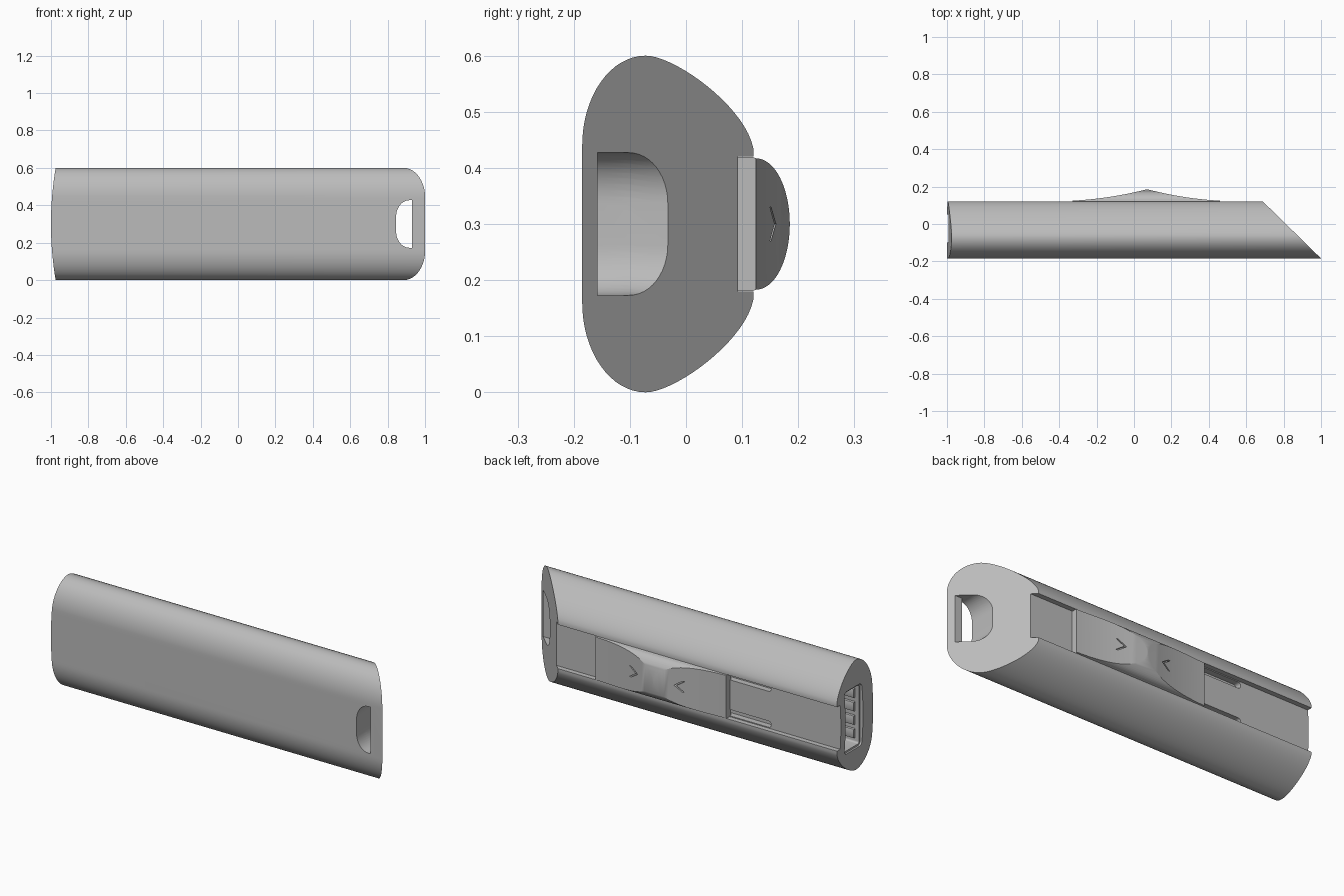
import bpy, bmesh, math
from mathutils import Vector

old = bpy.data.objects.get("Cube")
if old:
    bpy.data.objects.remove(old, do_unlink=True)

grey = bpy.data.materials.new("plain_grey")
grey.use_nodes = True
COLOUR = (0.5, 0.5, 0.5, 1)
grey.diffuse_color = COLOUR
grey.node_tree.nodes["Principled BSDF"].inputs["Base Color"].default_value = COLOUR

MID = 0.3  # height of the long axis


def prism(name, outline, axis, lo, hi):
    """Extrude a 2D outline along x (y,z), y (x,z) or z (x,y)."""
    place = {"x": lambda a, b, t: (t, a, b),
             "y": lambda a, b, t: (a, t, b),
             "z": lambda a, b, t: (a, b, t)}[axis]
    bm = bmesh.new()
    ends = [[bm.verts.new(place(a, b, t)) for a, b in outline] for t in (lo, hi)]
    bm.faces.new(ends[0])
    bm.faces.new(ends[1])
    n = len(outline)
    for i in range(n):
        j = (i + 1) % n
        bm.faces.new((ends[0][i], ends[0][j], ends[1][j], ends[1][i]))
    bmesh.ops.recalc_face_normals(bm, faces=bm.faces)
    mesh = bpy.data.meshes.new(name)
    bm.to_mesh(mesh)
    bm.free()
    mesh.materials.append(grey)
    obj = bpy.data.objects.new(name, mesh)
    bpy.context.collection.objects.link(obj)
    return obj


def combine(obj, tool, operation="DIFFERENCE"):
    """Apply a boolean and discard the tool."""
    mod = obj.modifiers.new("cut", "BOOLEAN")
    mod.operation, mod.solver, mod.object = operation, "EXACT", tool
    graph = bpy.context.evaluated_depsgraph_get()
    graph.update()
    mesh = bpy.data.meshes.new_from_object(obj.evaluated_get(graph))
    obj.modifiers.clear()
    obj.data = mesh
    bpy.data.objects.remove(tool, do_unlink=True)


def bezier(p0, p1, p2, p3, steps):
    p0, p1, p2, p3 = map(Vector, (p0, p1, p2, p3))
    out = []
    for i in range(steps + 1):
        t = i / steps
        s = 1 - t
        out.append(tuple(s**3 * p0 + 3*s*s*t * p1 + 3*s*t*t * p2 + t**3 * p3))
    return out


def rounded(a0, a1, b0, b1, r, steps=6):
    """Rounded rectangle outline."""
    pts = []
    for k, (a, b) in enumerate(((a1-r, b1-r), (a0+r, b1-r), (a0+r, b0+r), (a1-r, b0+r))):
        for i in range(steps + 1):
            t = math.pi / 2 * (k + i / steps)
            pts.append((a + r * math.cos(t), b + r * math.sin(t)))
    return pts


def mirrored(half):
    """Close an upper half outline with its reflection about the mid height."""
    return half + [(a, 2 * MID - b) for a, b in reversed(half)]


# Body: flat front, rounded top and bottom, tapering to the back
front_arc = [(-0.072 - 0.113 * math.cos(t), 0.44 + 0.16 * math.sin(t))
             for t in (math.pi / 2 * i / 16 for i in range(16))]
back_arc = bezier((-0.072, 0.6), (-0.02, 0.6), (0.105, 0.51), (0.12, 0.435), 18)
body = prism("body", mirrored(front_arc + back_arc), "x", -1.1, 1.1)

# Bowed port end, then the slanted loop end
bow = [(-1 + 0.025 * (i / 12) ** 2, MID + 0.3 * i / 12) for i in range(-13, 14)]
combine(body, prism("end_bow", bow + [(1.2, 0.65), (1.2, -0.05)], "y", -0.4, 0.4), "INTERSECT")
combine(body, prism("slant", [(0.485, 0.32), (1.2, -0.38), (1.5, 0.32)], "z", -0.2, 0.8))

# Groove for the slider with a pair of latch slots
combine(body, prism("groove", [(0.093, 0.18), (0.3, 0.18), (0.3, 0.42), (0.093, 0.42)],
                    "x", -1.3, 1.3))
for z in (0.202, 0.398):
    combine(body, prism("latch_slot", rounded(-0.58, -0.2, z - 0.017, z + 0.017, 0.016),
                        "y", 0.06, 0.11))


# Strap hole: rounded on the inner side, opened out to the slanted face
def strap_outline(right):
    half = [(right, 0.427)] + [(0.915 - 0.07 * math.sin(t), 0.337 + 0.09 * math.cos(t))
                               for t in (math.pi / 2 * i / 12 for i in range(13))]
    return mirrored(half)


combine(body, prism("strap_hole", strap_outline(0.93), "y", -0.3, -0.1))
combine(body, prism("strap_pocket", strap_outline(1.1), "y", -0.158, 0.2))

# Port opening with a shallow surround
combine(body, prism("port_rim", rounded(-0.098, 0.052, 0.13, 0.47, 0.02), "x", -1.1, -0.982))
combine(body, prism("port", rounded(-0.088, 0.042, 0.14, 0.46, 0.01), "x", -1.1, -0.55))

# Contact bars inside the port
for z in (0.19, 0.263, 0.337, 0.41):
    prism("port_contact", rounded(-0.095, -0.075, z - 0.025, z + 0.025, 0.004, 2),
          "x", -0.96, -0.6)

# Slider: two hollowed thumb ramps meeting under a domed ridge
ramp_left = bezier((-0.33, 0.125), (-0.2, 0.131), (-0.06, 0.152), (0.07, 0.186), 14)
ramp_right = bezier((0.07, 0.186), (0.2, 0.152), (0.33, 0.131), (0.46, 0.125), 14)[1:]
slider = prism("slider", [(-0.33, 0.085)] + ramp_left + ramp_right + [(0.46, 0.085)],
               "z", 0.1, 0.5)
dome = [(0.08, 0.419), (0.12, 0.419)] + [
    (0.125 + 0.06 * math.sin(t), MID + 0.117 * math.cos(t))
    for t in (math.pi / 2 * i / 16 for i in range(16))] + [(0.185, MID + 0.001)]
combine(slider, prism("dome", mirrored(dome), "x", -0.5, 0.6), "INTERSECT")

# Engraved chevrons pointing at the ridge
for side, depth in ((-1, 0.146), (1, 0.146)):
    tip = 0.07 + side * 0.11
    arm = tip + side * 0.045
    w = side * 0.012
    chevron = [(tip, MID), (arm, 0.33), (arm + w, 0.33), (tip + w, MID),
               (arm + w, 0.27), (arm, 0.27)]
    combine(slider, prism("chevron", chevron, "y", depth - 0.008, 0.25))

# Smooth curved walls, crisp edges
for obj in list(bpy.context.scene.objects):
    if obj.type == "MESH":
        bpy.ops.object.select_all(action="DESELECT")
        obj.select_set(True)
        bpy.context.view_layer.objects.active = obj
        bpy.ops.object.shade_smooth_by_angle(angle=math.radians(25))
